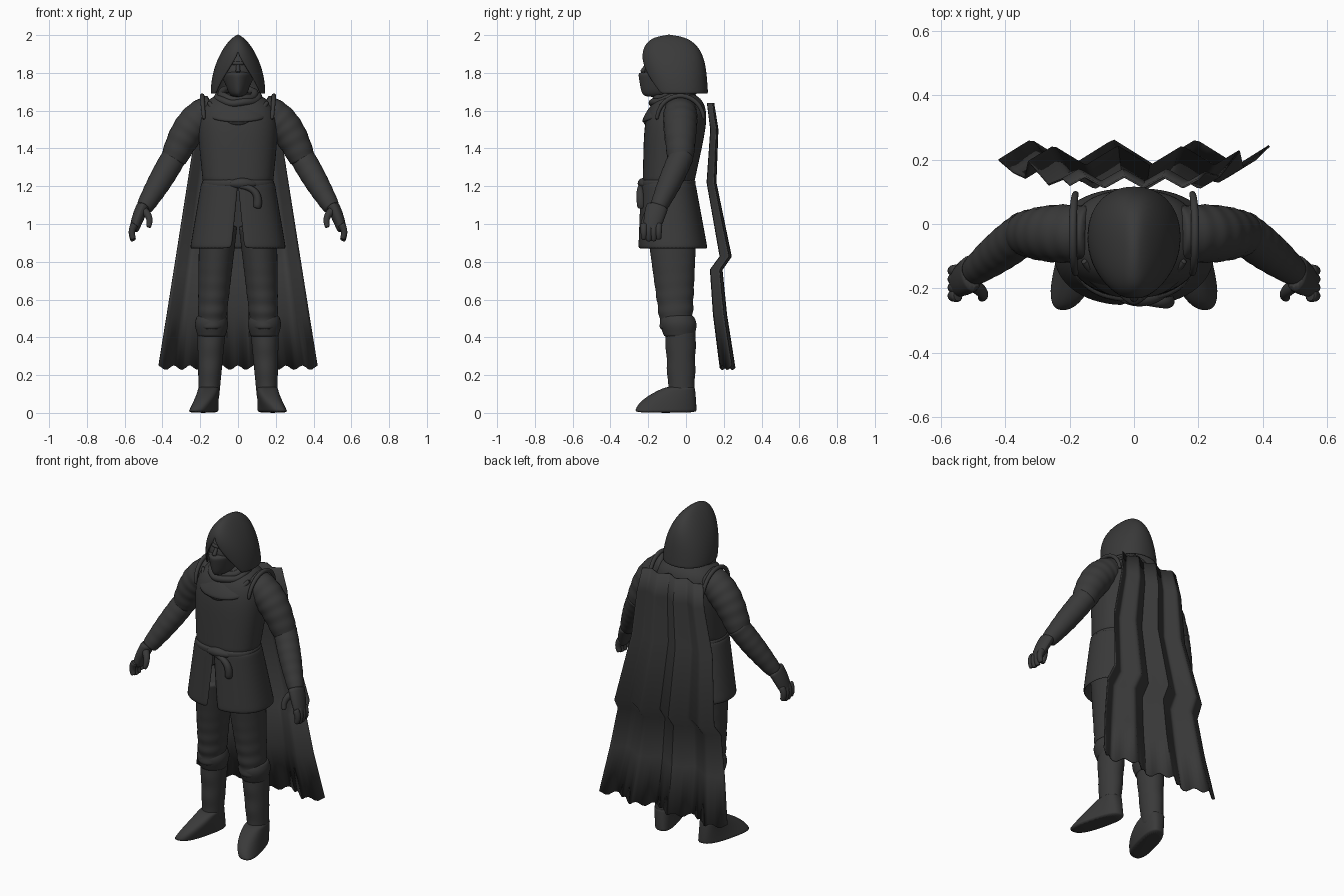
import bpy, bmesh, math
from math import sin, cos, pi, tau
from mathutils import Vector

cube = bpy.data.objects.get("Cube")
if cube:
    bpy.data.objects.remove(cube)

grey = (0.042, 0.042, 0.042, 1)
charcoal = bpy.data.materials.new("charcoal")
charcoal.use_nodes = True
charcoal.diffuse_color = grey
shader = next(n for n in charcoal.node_tree.nodes if n.type == "BSDF_PRINCIPLED")
shader.inputs["Base Color"].default_value = grey
shader.inputs["Roughness"].default_value = 0.8


def finish(name, bm, thickness=0, subdivide=True):
    """Turn a bmesh into a smooth shaded object."""
    bmesh.ops.remove_doubles(bm, verts=bm.verts, dist=0.0001)
    bmesh.ops.recalc_face_normals(bm, faces=bm.faces)
    mesh = bpy.data.meshes.new(name)
    bm.to_mesh(mesh)
    bm.free()
    mesh.materials.append(charcoal)
    obj = bpy.data.objects.new(name, mesh)
    bpy.context.collection.objects.link(obj)
    if thickness:
        solid = obj.modifiers.new("Thickness", "SOLIDIFY")
        solid.thickness = thickness
        solid.offset = 0
    if subdivide:
        obj.modifiers.new("Smooth", "SUBSURF").levels = 1
    bpy.ops.object.select_all(action="DESELECT")
    obj.select_set(True)
    bpy.context.view_layer.objects.active = obj
    bpy.ops.object.shade_smooth_by_angle(angle=math.radians(45))


def skin(rings, capped):
    """Bridge rows of points with quads."""
    bm = bmesh.new()
    rows = [[bm.verts.new(point) for point in ring] for ring in rings]
    for low, high in zip(rows, rows[1:]):
        for i in range(len(low) - 1):
            bm.faces.new((low[i], low[i + 1], high[i + 1], high[i]))
    if capped:
        for end in (rows[0], rows[-1]):
            bm.faces.new(end[:-1])
    return bm


def power(value, exponent):
    return math.copysign(abs(value) ** exponent, value)


def shell(name, bottom, top, width, depth, middle, across=lambda f: 0, gap=None,
          square=0.85, tilt=0, splay=0, mirror=1, steps=10, thickness=0):
    """Stack of rounded rings whose sizes are rules of the height fraction f."""
    rings = []
    for step in range(steps + 1):
        f = step / steps
        start = gap(f) if gap else 0
        ring = []
        for i in range(33):
            angle = start + (tau - 2 * start) * i / 32
            y = middle(f) - depth(f) * power(cos(angle), square)
            x = across(f) + width(f) * power(sin(angle), square) - splay * y * (1 - f)
            ring.append((x * mirror, y, bottom + (top - bottom) * f + tilt * y))
        rings.append(ring)
    finish(name, skin(rings, gap is None), thickness)


def tube(name, path, start, end, bulge=0, flat=1, ripple=0, mirror=1, steps=8,
         side=(0, 1, 0), closed=False):
    """Limb along a path, its radius running from start to end with a bulge."""
    rings = []
    for step in range(steps + 1):
        f = step / steps
        along = path(f + 0.01) - path(f - 0.01)
        u = along.cross(Vector(side)).normalized()
        v = along.cross(u).normalized()
        radius = start + (end - start) * f + bulge * sin(pi * f) + ripple * sin(6 * tau * f)
        ring = []
        for i in range(13):
            angle = tau * i / 12
            point = path(f) + radius * (u * cos(angle) + flat * v * sin(angle))
            ring.append((point.x * mirror, point.y, point.z))
        rings.append(ring)
    finish(name, skin(rings, not closed))


def bend(a, b, c):
    """Curved path from a to c, pulled towards b."""
    a, b, c = Vector(a), Vector(b), Vector(c)
    return lambda f: a * (1 - f) ** 2 + b * (2 * f * (1 - f)) + c * f * f


def shoulder(f):
    return (1 - 0.88 * f ** 6) ** 0.5


# Tunic body, split skirt, belt with a knot and a hanging end
shell("tunic_body", 1.2, 1.7,
      width=lambda f: (0.185 + 0.05 * f) * shoulder(f),
      depth=lambda f: (0.135 + 0.05 * f) * shoulder(f),
      middle=lambda f: 0.06 * f - 0.095, steps=14)
shell("tunic_skirt", 0.87, 1.22,
      width=lambda f: 0.25 - 0.06 * f,
      depth=lambda f: 0.18 - 0.04 * f,
      middle=lambda f: -0.07 - 0.025 * f,
      gap=lambda f: 0.09 * max(0, 1 - 1.1 * f), thickness=0.01)
shell("belt", 1.19, 1.24,
      width=lambda f: 0.187 + 0.006 * sin(pi * f),
      depth=lambda f: 0.142 + 0.006 * sin(pi * f),
      middle=lambda f: -0.095, steps=4)
tube("belt_knot", bend((-0.05, -0.225, 1.21), (0.02, -0.235, 1.22), (0.1, -0.215, 1.21)),
     start=0.012, end=0.012, bulge=0.018)
tube("belt_tail", bend((0, -0.235, 1.2), (0.13, -0.25, 1.2), (0.1, -0.235, 1.08)),
     start=0.012, end=0.024, bulge=0.002)

# Cowl, scarf and chest folds
shell("cowl", 1.61, 1.7,
      width=lambda f: 0.08 + 0.1 * cos(f * pi / 2),
      depth=lambda f: 0.1 + 0.055 * cos(f * pi / 2),
      middle=lambda f: -0.08, tilt=0.35, square=0.9, steps=5)
tube("cowl_drape", bend((-0.16, -0.11, 1.65), (0, -0.3, 1.43), (0.16, -0.11, 1.65)),
     start=0.012, end=0.012, bulge=0.01, steps=14)
for level in range(2):
    reach = 0.11 - 0.02 * level
    tube(f"scarf_fold_{level + 1}",
         lambda f: Vector((reach * sin(tau * f), -0.07 - reach * cos(tau * f),
                           1.67 + 0.02 * level - 0.03 * cos(tau * f) + 0.005 * sin(5 * tau * f))),
         start=0.02, end=0.02, steps=24, side=(0, 0, 1), closed=True)
    drop = 0.1 * level
    tube(f"chest_fold_{level + 1}",
         bend((-0.16, -0.13, 1.48 - drop), (0, -0.28, 1.4 - drop), (0.16, -0.13, 1.34 - drop)),
         start=0.01, end=0.01, bulge=0.007, steps=14)

# Head, nose, brow and pointed mask
shell("face", 1.68, 1.92,
      width=lambda f: 0.085 * sin(pi * (0.1 + 0.8 * f)),
      depth=lambda f: 0.095 * sin(pi * (0.1 + 0.8 * f)),
      middle=lambda f: -0.125, square=1)
shell("mask", 1.67, 1.81,
      width=lambda f: 0.03 + 0.05 * f ** 0.5,
      depth=lambda f: 0.085 + 0.035 * f ** 0.5,
      middle=lambda f: -0.135, square=1.15, steps=6)
tube("nose_bridge", bend((0, -0.205, 1.85), (0, -0.215, 1.83), (0, -0.235, 1.8)),
     start=0.008, end=0.014, side=(1, 0, 0), steps=4)
tube("brow", bend((-0.07, -0.16, 1.86), (0, -0.26, 1.84), (0.07, -0.16, 1.86)),
     start=0.008, end=0.008, bulge=0.002)

# Hood with an arched opening
shell("hood", 1.69, 2.0,
      width=lambda f: 0.14 * (1 - f * f) ** 0.75,
      depth=lambda f: (0.152 + 0.03 * f) * (1 - f ** 4) ** 0.5,
      middle=lambda f: -0.04 - 0.05 * f,
      gap=lambda f: max(0, 0.95 - 1.4 * f), square=0.92, thickness=0.01, steps=18)

for label, mirror in (("left", 1), ("right", -1)):
    # Sleeves, bracers and shoulder straps
    tube(label + "_sleeve", bend((0.13, -0.03, 1.6), (0.26, -0.03, 1.56), (0.345, -0.03, 1.33)),
         start=0.09, end=0.07, bulge=0.013, ripple=0.002, mirror=mirror, steps=24)
    tube(label + "_bracer", bend((0.33, -0.02, 1.37), (0.41, -0.08, 1.23), (0.5, -0.15, 1.08)),
         start=0.069, end=0.046, bulge=0.008, ripple=0.001, mirror=mirror, steps=24)
    tube(label + "_shoulder_strap",
         lambda f: Vector((0.18 + 0.01 * sin(pi * f), 0.125 * cos(pi * f) - 0.03,
                           1.55 + 0.13 * sin(pi * f))),
         start=0.01, end=0.01, bulge=0.003, mirror=mirror, side=(1, 0, 0), steps=12)

    # Hands
    tube(label + "_palm", bend((0.5, -0.15, 1.1), (0.53, -0.17, 1.04), (0.553, -0.185, 0.96)),
         start=0.036, end=0.025, bulge=0.003, flat=1.7, mirror=mirror)
    for finger in range(4):
        y = -0.145 - 0.026 * finger
        tip = 0.92 - 0.012 * sin(finger)
        tube(f"{label}_finger_{finger + 1}", bend((0.545, y, 1), (0.575, y, 0.96), (0.552, y, tip)),
             start=0.021, end=0.015, mirror=mirror)
    tube(label + "_thumb", bend((0.51, -0.18, 1.08), (0.45, -0.22, 1.04), (0.475, -0.23, 0.98)),
         start=0.024, end=0.013, mirror=mirror)

    # Trousers gathered above the knee
    shell(label + "_trouser_leg", 0.45, 1.0,
          width=lambda f: 0.072 + 0.03 * f + 0.003 * (1 - f) ** 3 * sin(7 * tau * f),
          depth=lambda f: 0.083 + 0.05 * f + 0.006 * (1 - f) ** 3 * sin(7 * tau * f),
          middle=lambda f: -0.05 - 0.025 * f,
          across=lambda f: 0.14 - 0.035 * f, square=1, tilt=0.1, mirror=mirror, steps=36)
    shell(label + "_knee_cuff", 0.4, 0.52,
          width=lambda f: 0.073 + 0.015 * sin(pi * f ** 1.3),
          depth=lambda f: 0.08 + 0.017 * sin(pi * f ** 1.3),
          middle=lambda f: -0.035 - 0.01 * f,
          across=lambda f: 0.14, square=1, mirror=mirror)

    # Boots
    shell(label + "_boot_shaft", 0.06, 0.45,
          width=lambda f: 0.053 + 0.023 * f,
          depth=lambda f: 0.068 + 0.015 * f + 0.003 * sin(3 * tau * f),
          middle=lambda f: -0.023 - 0.007 * f,
          across=lambda f: 0.155 - 0.015 * f, square=1, mirror=mirror, steps=12)
    shell(label + "_boot_foot", 0, 0.14,
          width=lambda f: 0.06 - 0.006 * f ** 3,
          depth=lambda f: 0.163 - 0.09 * f * f,
          middle=lambda f: 0.08 * f * f - 0.107,
          across=lambda f: 0.155, square=0.75, splay=0.27, mirror=mirror)

# Pleated cape: fraction down the back, distance behind
drape = ((0, 0.13), (0.1, 0.15), (0.3, 0.135), (0.58, 0.21), (0.63, 0.16), (0.8, 0.18), (1, 0.22))
rows = []
for f, behind in drape:
    row = []
    for i in range(55):
        u = i / 27 - 1
        pleat = math.asin(sin(tau * (1.64 * u + 0.5))) * 2 / pi
        hem = 0.012 * f ** 6 * cos(31 * u)
        row.append((u * (0.2 + 0.22 * f), behind + (0.017 + 0.023 * f) * pleat,
                    1.64 - 1.4 * f + hem))
    rows.append(row)
finish("cape", skin(rows, False), thickness=0.006, subdivide=False)
